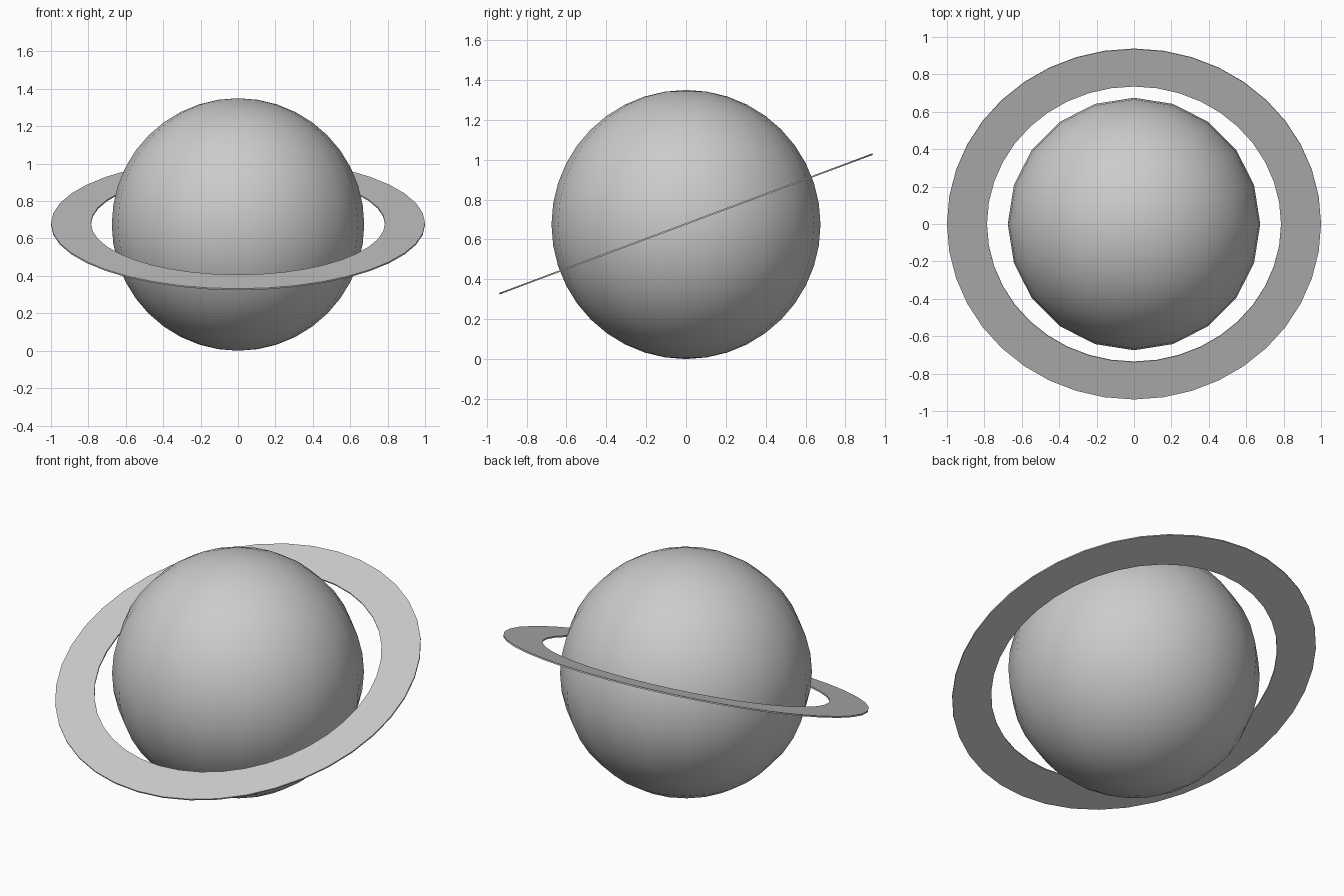
import bpy, bmesh
from math import radians, sin, cos, tau

if "Cube" in bpy.data.objects:
    bpy.data.objects.remove(bpy.data.objects["Cube"])

R = 0.675          # globe radius
TILT = radians(20.5)

# Globe: 20 meridians, 20 latitude bands, smooth
bpy.ops.mesh.primitive_uv_sphere_add(segments=20, ring_count=20, radius=R, location=(0, 0, R))
globe = bpy.context.object
globe.name = "planet_globe"
bpy.ops.object.shade_smooth()

# Flat tilted ring: rectangular section swept round 40 sides
N, INNER, OUTER, HALF = 40, 0.786, 1.0, 0.004
section = [(INNER, -HALF), (OUTER, -HALF), (OUTER, HALF), (INNER, HALF)]
bm = bmesh.new()
loops = [[bm.verts.new((r * cos(tau * i / N), r * sin(tau * i / N), z)) for r, z in section]
         for i in range(N)]
for i in range(N):
    a, b = loops[i], loops[(i + 1) % N]
    for j in range(4):
        k = (j + 1) % 4
        bm.faces.new((a[j], a[k], b[k], b[j]))
bmesh.ops.recalc_face_normals(bm, faces=bm.faces)
mesh = bpy.data.meshes.new("planet_ring")
bm.to_mesh(mesh)
bm.free()
ring = bpy.data.objects.new("planet_ring", mesh)
ring.location = (0, 0, R + 0.003)
ring.rotation_euler = (TILT, 0, 0)
bpy.context.collection.objects.link(ring)
